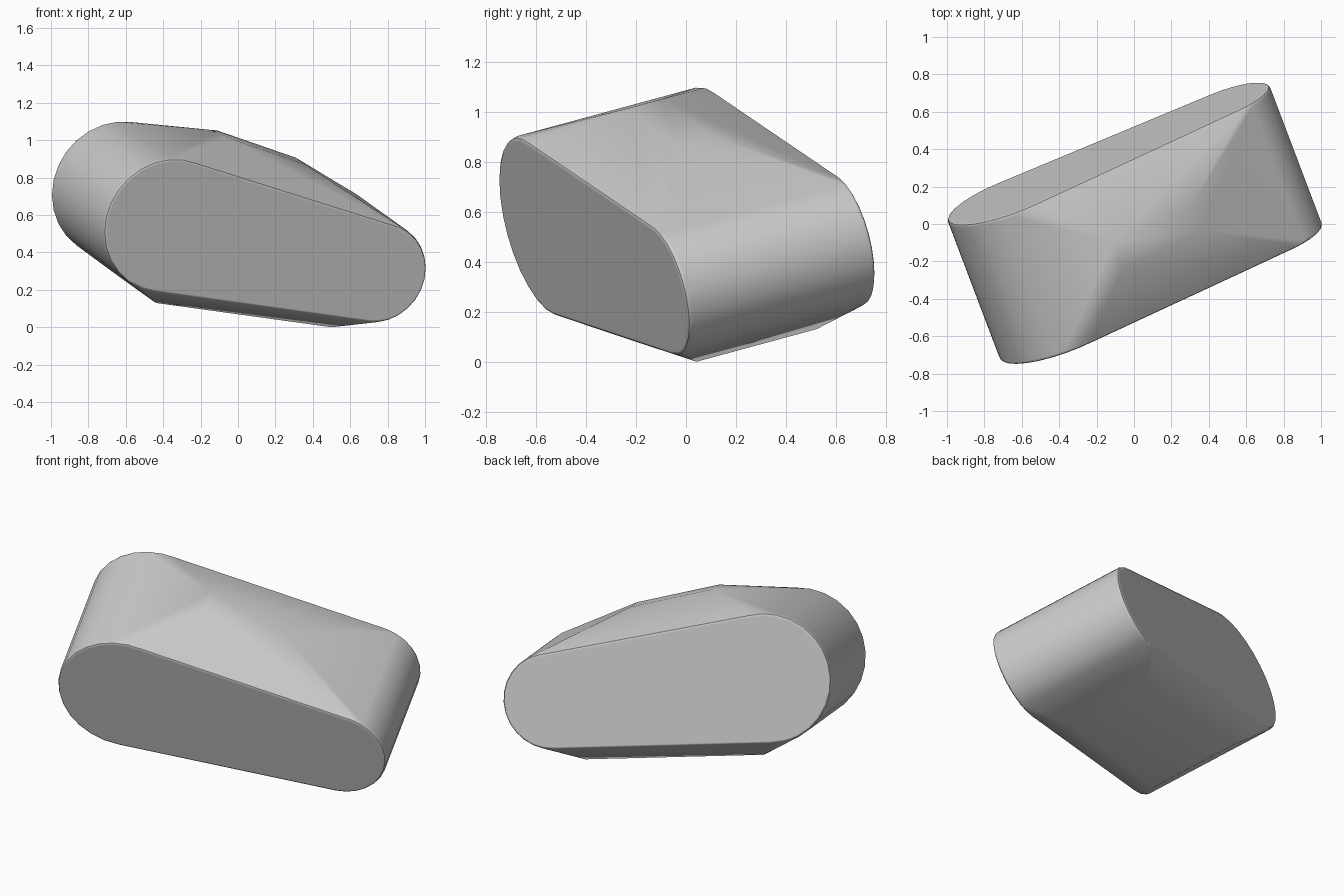
import bpy, bmesh, math
from mathutils import Vector

cube = bpy.data.objects.get("Cube")
if cube:
    bpy.data.objects.remove(cube, do_unlink=True)

# Tilted axis running from the front face to the back face
AXIS = Vector((-0.285, 0.752, 0.204))
N = AXIS.normalized()
U = (Vector((1, 0, 0)) - N * N.x).normalized()
V = N.cross(U) * -1
FRONT = -0.235  # AXIS . p on the front face
SEGMENTS = 28


def on_slice(x, z, t):
    """Point at x, z on the slice a share t of the way to the back face."""
    level = FRONT + t * AXIS.length_squared
    return Vector((x, (level - AXIS.x * x - AXIS.z * z) / AXIS.y, z))


def ring(x, z, radius, t):
    centre = on_slice(x, z, 0) + AXIS * t
    return [centre + radius * (math.cos(a) * U + math.sin(a) * V)
            for a in (math.tau * i / SEGMENTS for i in range(SEGMENTS))]


points = []
# Large and small rounded ends, with softened rims at both faces
for x, z, radius in ((-0.367, 0.54, 0.372), (0.752, 0.288, 0.275)):
    for t, inset in ((0, 0.018), (0.007, 0.006), (0.024, 0)):
        points += ring(x, z, radius - inset, t)
        points += ring(x, z, radius - inset, 1 - t)

# Raised ridge on top and shallow panel underneath, each along the axis
for x, z, start in ((-0.06, 1.015, 0.41), (0.36, 0.87, 0.41),
                    (-0.44, 0.13, 0.18), (0.5, 0.0, 0.18)):
    first = on_slice(x, z, start)
    points += [first, first + AXIS * (1 - 2 * start)]

bm = bmesh.new()
for p in points:
    bm.verts.new(p)
hull = bmesh.ops.convex_hull(bm, input=bm.verts)
loose = {g for g in hull["geom_interior"] + hull["geom_unused"]
         if isinstance(g, bmesh.types.BMVert)}
bmesh.ops.delete(bm, geom=list(loose), context="VERTS")
bmesh.ops.dissolve_limit(bm, angle_limit=math.radians(0.5),
                         verts=bm.verts, edges=bm.edges)
bmesh.ops.recalc_face_normals(bm, faces=bm.faces)

mesh = bpy.data.meshes.new("rounded_body")
bm.to_mesh(mesh)
bm.free()
body = bpy.data.objects.new("rounded_body", mesh)
bpy.context.collection.objects.link(body)

# Plain grey surface
grey = bpy.data.materials.new("plain_grey")
grey.use_nodes = True
colour = (0.6, 0.6, 0.6, 1)
grey.diffuse_color = colour
grey.node_tree.nodes["Principled BSDF"].inputs["Base Color"].default_value = colour
mesh.materials.append(grey)

# Smooth shading that keeps the large faces flat
bpy.context.view_layer.objects.active = body
body.select_set(True)
bpy.ops.object.shade_smooth_by_angle(angle=math.radians(40))
weighted = body.modifiers.new("flat_faces", "WEIGHTED_NORMAL")
weighted.keep_sharp = True
